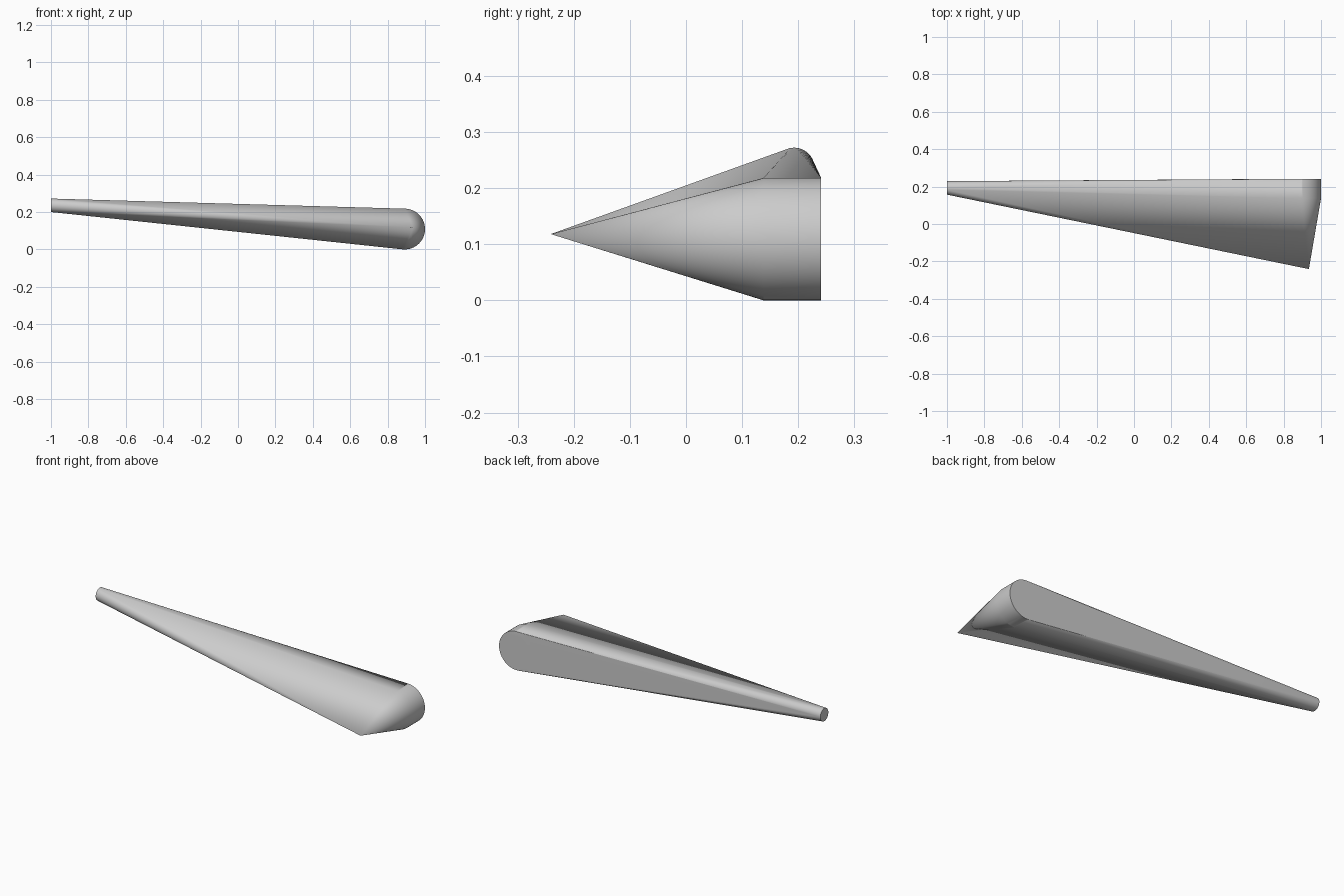
import bpy, bmesh, math
from mathutils import Matrix

cube = bpy.data.objects.get("Cube")
if cube:
    bpy.data.objects.remove(cube, do_unlink=True)

grey = bpy.data.materials.new("plain grey")
grey.use_nodes = True
color = (0.6, 0.6, 0.6, 1)
grey.diffuse_color = color
grey.node_tree.nodes["Principled BSDF"].inputs["Base Color"].default_value = color


def ring(bm, center, radius, axis):
    """Circle of vertices whose normal is turned about the given axis."""
    matrix = Matrix.Translation(center) @ Matrix.Rotation(math.pi / 2, 4, axis)
    bmesh.ops.create_circle(bm, segments=64, radius=radius, matrix=matrix)


bm = bmesh.new()
# Thick rounded end: a short drum lying along y
for y in (0.138, 0.241):
    ring(bm, (0.891, y, 0.109), 0.109, 'X')
# Narrow round tip facing -x
ring(bm, (-1, 0.193, 0.236), 0.036, 'Y')
# Sharp point at the front
bm.verts.new((0.935, -0.241, 0.118))

# Stretch one skin over the profiles
hull = bmesh.ops.convex_hull(bm, input=bm.verts[:], use_existing_faces=False)
unused = {g for g in hull["geom_interior"] + hull["geom_unused"]
          if isinstance(g, bmesh.types.BMVert)}
bmesh.ops.delete(bm, geom=list(unused), context='VERTS')
bmesh.ops.dissolve_limit(bm, angle_limit=math.radians(0.1),
                         verts=bm.verts[:], edges=bm.edges[:])
bmesh.ops.recalc_face_normals(bm, faces=bm.faces[:])

mesh = bpy.data.meshes.new("tapered_blade")
bm.to_mesh(mesh)
bm.free()
mesh.materials.append(grey)
blade = bpy.data.objects.new("tapered_blade", mesh)
bpy.context.collection.objects.link(blade)
bpy.context.view_layer.objects.active = blade
blade.select_set(True)
bpy.ops.object.shade_smooth_by_angle(angle=math.radians(15))
